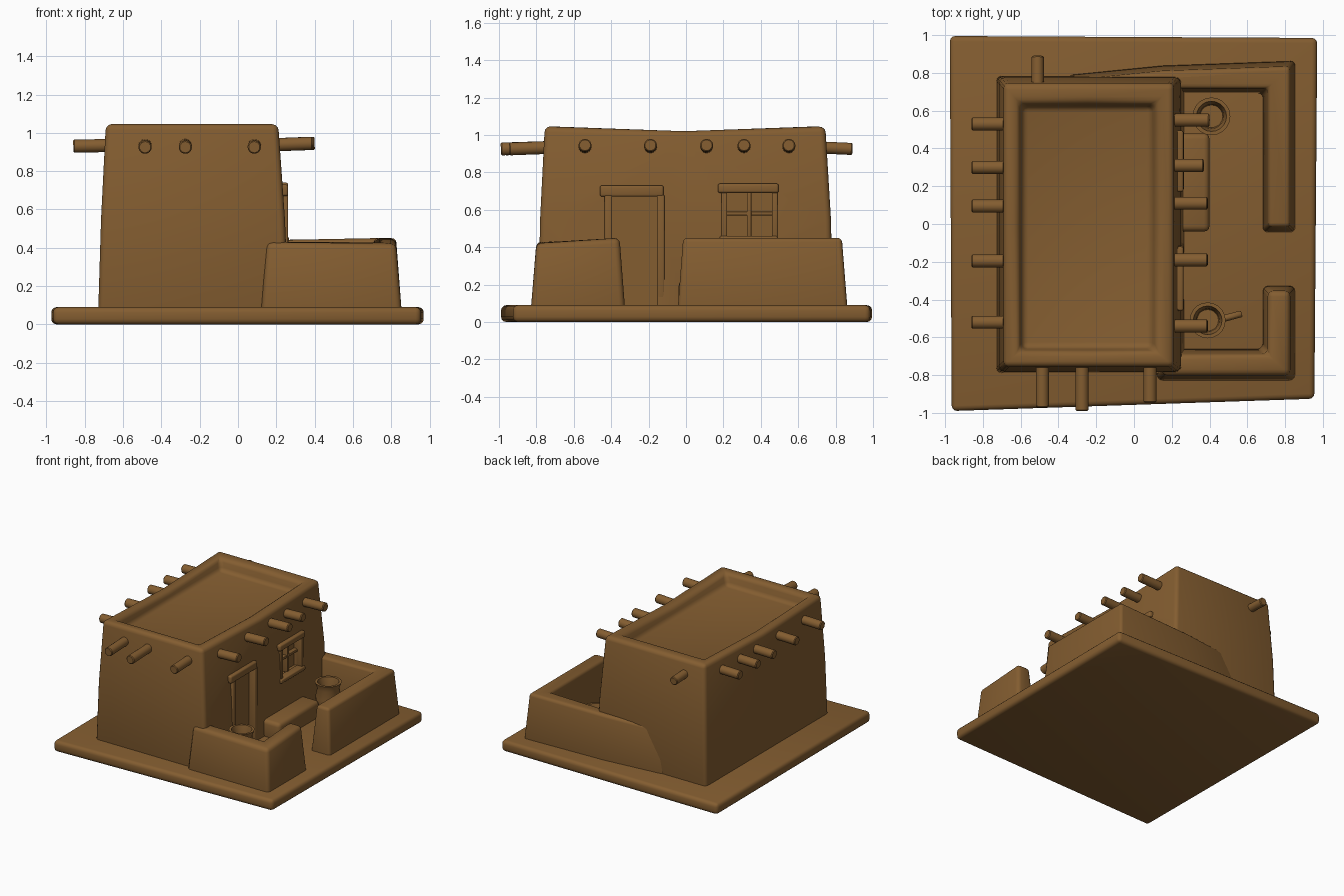
import bpy, bmesh, math
from mathutils import Vector

if "Cube" in bpy.data.objects:
    bpy.data.objects.remove(bpy.data.objects["Cube"], do_unlink=True)

# Single clay colour
clay = bpy.data.materials.new("adobe_clay")
clay.use_nodes = True
COLOUR = (0.23, 0.11, 0.03, 1)
clay.diffuse_color = COLOUR
clay.node_tree.nodes["Principled BSDF"].inputs["Base Color"].default_value = COLOUR


def activate(ob):
    bpy.ops.object.select_all(action='DESELECT')
    ob.select_set(True)
    bpy.context.view_layer.objects.active = ob


def finish(ob, bevel=0.0, cutters=(), segments=3):
    """Round the edges, cut recesses and shade."""
    activate(ob)
    if bevel:
        m = ob.modifiers.new("round", 'BEVEL')
        m.width, m.segments, m.limit_method = bevel, segments, 'ANGLE'
        bpy.ops.object.modifier_apply(modifier=m.name)
    for c in cutters:
        m = ob.modifiers.new("cut", 'BOOLEAN')
        m.object, m.operation, m.solver = c, 'DIFFERENCE', 'EXACT'
        bpy.ops.object.modifier_apply(modifier=m.name)
    bpy.ops.object.shade_smooth_by_angle(angle=math.radians(35))
    return ob


def loft(name, rings):
    """Join rings of equal length with quads and cap both ends."""
    bm = bmesh.new()
    loops = [[bm.verts.new(p) for p in ring] for ring in rings]
    n = len(loops[0])
    for a, b in zip(loops, loops[1:]):
        for i in range(n):
            j = (i + 1) % n
            bm.faces.new((a[i], a[j], b[j], b[i]))
    bm.faces.new(loops[0][::-1])
    bm.faces.new(loops[-1])
    bmesh.ops.recalc_face_normals(bm, faces=bm.faces[:])
    me = bpy.data.meshes.new(name)
    bm.to_mesh(me)
    bm.free()
    me.materials.append(clay)
    ob = bpy.data.objects.new(name, me)
    bpy.context.collection.objects.link(ob)
    return ob


def box(name, x0, x1, y0, y1, z0, z1):
    return loft(name, [[(x0, y0, z), (x1, y0, z), (x1, y1, z), (x0, y1, z)] for z in (z0, z1)])


def rect_ring(x0, x1, y0, y1, z, sag=0.0):
    """Rectangle with midpoints, whose long sides dip a little."""
    xm, ym = (x0 + x1) / 2, (y0 + y1) / 2
    return [(x0, y0, z), (xm, y0, z), (x1, y0, z), (x1, ym, z - sag),
            (x1, y1, z), (xm, y1, z), (x0, y1, z), (x0, ym, z - sag)]


def inset(points, d):
    """Move a counter-clockwise outline inwards by d."""
    out = []
    for i, p in enumerate(points):
        p = Vector(p)
        a = (p - Vector(points[i - 1])).normalized()
        b = (Vector(points[(i + 1) % len(points)]) - p).normalized()
        na, nb = Vector((-a.y, a.x)), Vector((-b.y, b.x))
        out.append(p + (na + nb) * d / (1 + na.dot(nb)))
    return out


def wall(name, outline, heights):
    top = inset(outline, 0.03)
    ob = loft(name, [[(x, y, 0.06) for x, y in outline],
                     [(p.x, p.y, h) for p, h in zip(top, heights)]])
    return finish(ob, 0.03)


def rod(name, start, end, r, sides=10):
    a, b = Vector(start), Vector(end)
    bpy.ops.mesh.primitive_cylinder_add(vertices=sides, radius=r, depth=(b - a).length,
                                        location=(a + b) / 2)
    ob = bpy.context.object
    ob.name = name
    ob.rotation_euler = (b - a).to_track_quat('Z', 'Y').to_euler()
    ob.data.materials.append(clay)
    return finish(ob, 0.006, segments=1)


# Ground slab, slightly out of square
corners = [(-0.965, -0.99), (0.955, -0.925), (0.97, 0.985), (-0.975, 0.995)]
slab = loft("ground_slab", [[(x, y, z) for x, y in corners] for z in (0, 0.09)])
finish(slab, 0.028)

# House: leaning walls, thick parapet and sunken roof
house = loft("house", [
    rect_ring(-0.73, 0.265, -0.79, 0.785, 0.06),
    rect_ring(-0.715, 0.245, -0.78, 0.775, 0.55),
    rect_ring(-0.69, 0.21, -0.755, 0.745, 1.045, 0.025),
    rect_ring(-0.61, 0.12, -0.675, 0.64, 1.045, 0.025),
    rect_ring(-0.59, 0.09, -0.655, 0.62, 0.95)])
cutters = [box("door_cutter", 0.205, 0.4, -0.40, -0.15, 0.09, 0.67),
           box("window_cutter", 0.175, 0.4, 0.21, 0.47, 0.45, 0.69)]
finish(house, 0.03, cutters)
for c in cutters:
    bpy.data.objects.remove(c, do_unlink=True)

# Door surround
for label, y in (("left", -0.135), ("right", -0.415)):
    finish(box("door_jamb_" + label, 0.21, 0.262, y - 0.02, y + 0.02, 0.08, 0.68), 0.008)
finish(box("door_lintel", 0.20, 0.262, -0.46, -0.12, 0.67, 0.73), 0.012)

# Window surround, sill and crossing bars
finish(box("window_lintel", 0.19, 0.262, 0.17, 0.495, 0.69, 0.74), 0.012)
finish(box("window_sill", 0.20, 0.265, 0.18, 0.49, 0.425, 0.46), 0.01)
for label, y in (("left", 0.475), ("right", 0.205)):
    finish(box("window_jamb_" + label, 0.20, 0.252, y - 0.015, y + 0.015, 0.45, 0.70), 0.006)
finish(box("window_mullion", 0.17, 0.215, 0.325, 0.35, 0.45, 0.69), 0.004)
finish(box("window_crossbar", 0.17, 0.21, 0.21, 0.47, 0.57, 0.59), 0.004)

# Courtyard walls, the rear one fading into the back of the house
wall("front_courtyard_wall",
     [(0.12, -0.83), (0.855, -0.83), (0.855, -0.325), (0.68, -0.325), (0.68, -0.66), (0.12, -0.66)],
     [0.43, 0.42, 0.45, 0.45, 0.43, 0.43])
wall("rear_courtyard_wall",
     [(0.68, -0.045), (0.855, -0.045), (0.855, 0.865), (0.15, 0.84), (-0.35, 0.79),
      (-0.35, 0.69), (0.68, 0.69)],
     [0.45, 0.45, 0.45, 0.44, 0.43, 0.43, 0.45])

# Bench against the house
finish(box("bench", 0.15, 0.40, -0.04, 0.48, 0.06, 0.22), 0.03)

# Roof beams poking through the walls
Z = 0.935
for i, (y, tip) in enumerate([(0.55, 0.40), (0.31, 0.37), (0.11, 0.39), (-0.19, 0.39), (-0.54, 0.39)]):
    rod(f"left_beam_{i}", (0.12, y, Z), (tip, y, Z + 0.01), 0.036)
for i, y in enumerate((0.53, 0.30, 0.095, -0.195, -0.52)):
    rod(f"right_beam_{i}", (-0.62, y, Z), (-0.86, y, Z - 0.005), 0.036)
for i, (x, tip) in enumerate([(-0.485, -0.97), (-0.275, -0.99), (0.085, -0.945)]):
    rod(f"front_beam_{i}", (x, -0.68, Z), (x, tip, Z - 0.01), 0.036)
rod("back_beam", (-0.51, 0.68, Z), (-0.51, 0.89, Z - 0.01), 0.034)


# Open clay pots
def pot(name, x, y, r, top):
    profile = [(0.6, 0.07), (0.85, 0.14), (0.95, 0.22), (0.82, top - 0.05),
               (1.0, top), (0.8, top), (0.65, top - 0.06), (0.6, top - 0.12)]
    steps = [2 * math.pi * k / 20 for k in range(20)]
    ob = loft(name, [[(x + r * f * math.cos(a), y + r * f * math.sin(a), z) for a in steps]
                     for f, z in profile])
    return finish(ob)


pot("rear_pot", 0.41, 0.57, 0.10, 0.34)
pot("front_pot", 0.39, -0.51, 0.095, 0.36)
rod("pot_stick", (0.44, -0.51, 0.14), (0.57, -0.475, 0.13), 0.02, 8)
